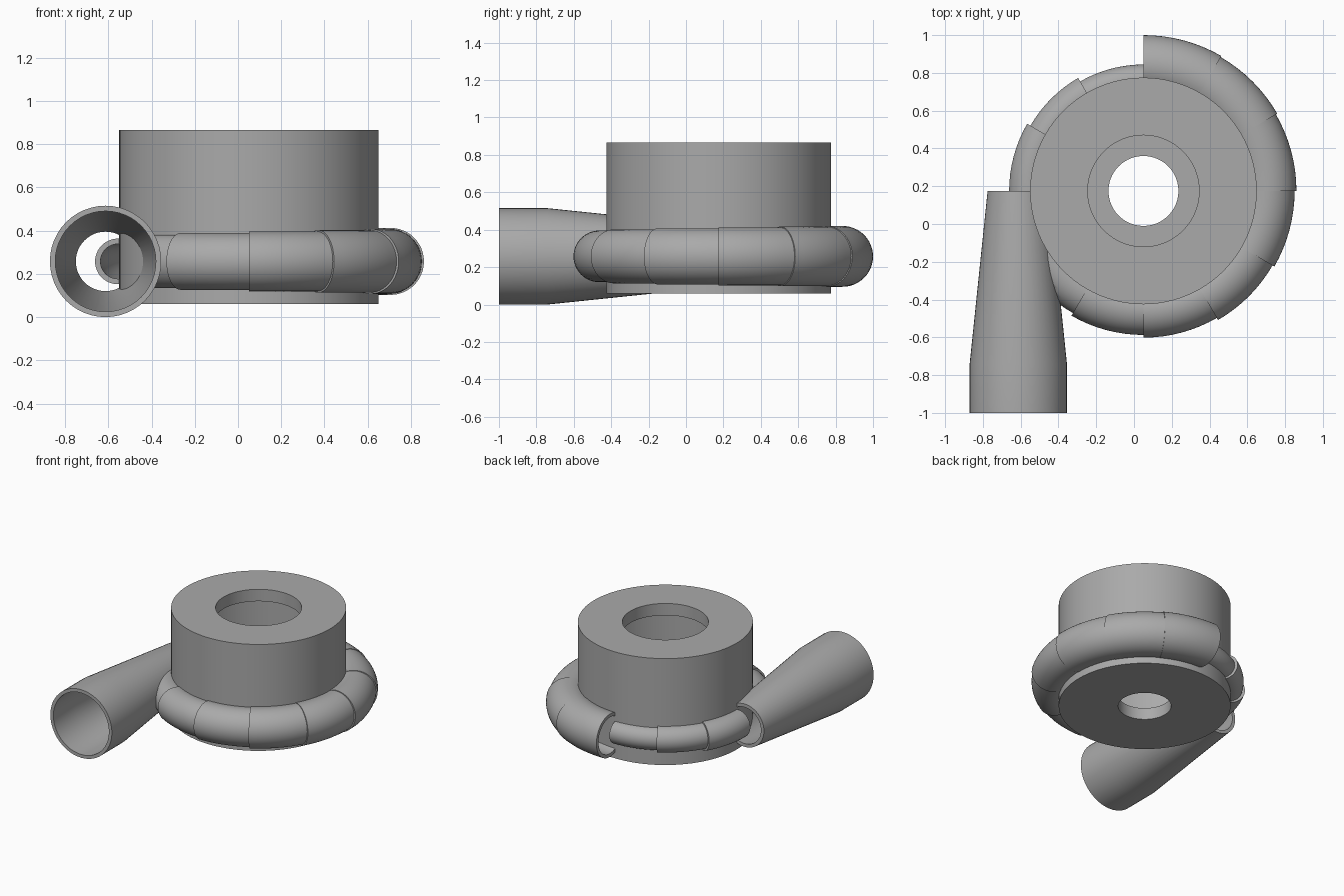
import bpy, bmesh, math
from mathutils import Vector

if "Cube" in bpy.data.objects:
    bpy.data.objects.remove(bpy.data.objects["Cube"], do_unlink=True)

AXIS = Vector((0.05, 0.175, 0))   # centre of the drum
MID_Z = 0.2575                    # height of the pipe centre line
WALL = 0.025
INNER = 0.5                       # radius of the pump chamber

grey = bpy.data.materials.new("cast_grey")
grey.use_nodes = True
colour = (0.4, 0.4, 0.4, 1)
grey.diffuse_color = colour
grey.node_tree.nodes["Principled BSDF"].inputs["Base Color"].default_value = colour


def finish(name, bm):
    """Turn a bmesh into a shaded object."""
    bmesh.ops.recalc_face_normals(bm, faces=bm.faces)
    mesh = bpy.data.meshes.new(name)
    bm.to_mesh(mesh)
    bm.free()
    mesh.materials.append(grey)
    obj = bpy.data.objects.new(name, mesh)
    bpy.context.collection.objects.link(obj)
    bpy.ops.object.select_all(action='DESELECT')
    obj.select_set(True)
    bpy.context.view_layer.objects.active = obj
    bpy.ops.object.shade_smooth_by_angle(angle=math.radians(35))
    return obj


def bridge(bm, a, b):
    n = len(a)
    for i in range(n):
        j = (i + 1) % n
        bm.faces.new((a[i], a[j], b[j], b[i]))


def ring(bm, centre, side, radius, sides=48):
    """Circle of vertices spanned by a horizontal direction and z."""
    up = Vector((0, 0, 1))
    turns = [math.tau * i / sides for i in range(sides)]
    return [bm.verts.new(centre + radius * (side * math.cos(t) + up * math.sin(t)))
            for t in turns]


def pipe(name, stations, hollow=True):
    """Sweep circles through (centre, side, radius) stations."""
    bm = bmesh.new()
    outer = [ring(bm, c, s, r) for c, s, r in stations]
    for a, b in zip(outer, outer[1:]):
        bridge(bm, a, b)
    if hollow:
        inner = [ring(bm, c, s, r - WALL) for c, s, r in stations]
        for a, b in zip(inner, inner[1:]):
            bridge(bm, b, a)
        bridge(bm, outer[0], inner[0])
        bridge(bm, outer[-1], inner[-1])
    else:
        bm.faces.new(outer[0])
        bm.faces.new(outer[-1])
    return finish(name, bm)


def lathe(name, profile, sides=96):
    """Revolve a closed (radius, z) profile about the drum axis."""
    bm = bmesh.new()
    loops = []
    for r, z in profile:
        loops.append([bm.verts.new(AXIS + Vector((r * math.cos(math.tau * i / sides),
                                                  r * math.sin(math.tau * i / sides), z)))
                      for i in range(sides)])
    for a, b in zip(loops, loops[1:] + loops[:1]):
        bridge(bm, a, b)
    return finish(name, bm)


# Hollow drum with a wide top opening and a small bottom hole
BASE, TOP, LID = 0.06, 0.865, 0.09
lathe("drum", [(0.6, BASE), (0.6, TOP), (0.295, TOP), (0.295, TOP - LID),
               (INNER, TOP - LID), (INNER, BASE + LID), (0.185, BASE + LID), (0.185, BASE)])

# Straight outlet pipe that widens toward the front
outlet_x = AXIS.x - INNER - 0.1625
side = Vector((1, 0, 0))
stations = [(Vector((outlet_x, y, MID_Z)), side, r)
            for y, r in ((-1, 0.2575), (-0.74, 0.2575), (AXIS.y, 0.1625))]
pipe("outlet_pipe", stations)
bore = pipe("outlet_bore_cutter", [(c, s, r - WALL / 2) for c, s, r in stations], hollow=False)
bore.hide_render = True
bore.hide_viewport = True

# Stepped scroll of short pipe arcs, shrinking clockwise from the back
for i in range(12):
    if i == 8:      # this arc gives way to the outlet
        continue
    radius = 0.1625 - 0.003 * i - 0.00037 * i * i
    arc = []
    for k in range(9):
        a = math.radians(90 - 30 * (i + k / 8))
        out = Vector((math.cos(a), math.sin(a), 0))
        arc.append((AXIS + out * (INNER + radius) + Vector((0, 0, MID_Z)), out, radius))
    part = pipe(f"scroll_segment_{i + 1}", arc)
    if i == 7:      # keep the outlet bore clear
        cut = part.modifiers.new("bore", 'BOOLEAN')
        cut.operation = 'DIFFERENCE'
        cut.solver = 'EXACT'
        cut.object = bore
